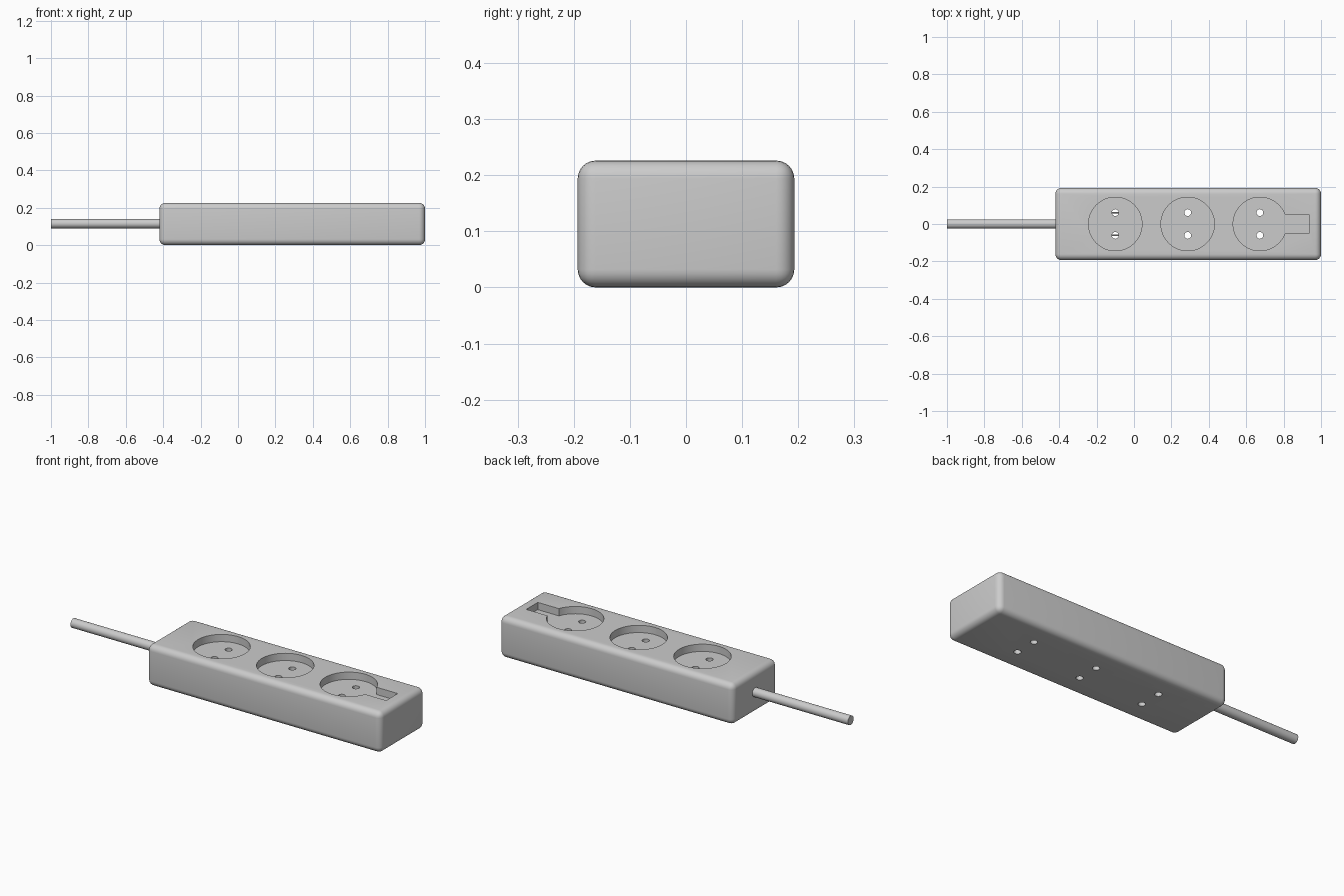
import bpy
from math import radians

cube = bpy.data.objects.get("Cube")
if cube:
    bpy.data.objects.remove(cube, do_unlink=True)

grey = bpy.data.materials.new("plain grey")
grey.use_nodes = True
color = (0.6, 0.6, 0.6, 1)
grey.diffuse_color = color
grey.node_tree.nodes["Principled BSDF"].inputs["Base Color"].default_value = color

TOP, MID = 0.226, 0.115
SOCKETS = (-0.1, 0.287, 0.673)
PIN_Y = 0.061
FLOOR = TOP - 0.04


def finish(obj, name):
    obj.name = name
    obj.data.materials.append(grey)
    return obj


def box(name, lo, hi):
    bpy.ops.mesh.primitive_cube_add(
        size=1, location=[(a + b) / 2 for a, b in zip(lo, hi)])
    obj = bpy.context.object
    obj.scale = [b - a for a, b in zip(lo, hi)]
    bpy.ops.object.transform_apply(location=False, rotation=False, scale=True)
    return finish(obj, name)


def cylinder(name, center, radius, depth, sides=32, along_x=False):
    bpy.ops.mesh.primitive_cylinder_add(
        vertices=sides, radius=radius, depth=depth, location=center,
        rotation=(0, radians(90) if along_x else 0, 0))
    return finish(bpy.context.object, name)


def smooth(obj):
    bpy.ops.object.select_all(action='DESELECT')
    obj.select_set(True)
    bpy.context.view_layer.objects.active = obj
    bpy.ops.object.shade_smooth_by_angle(angle=radians(35))


def cut(target, cutter):
    bpy.context.view_layer.objects.active = target
    mod = target.modifiers.new("cut", 'BOOLEAN')
    mod.operation = 'DIFFERENCE'
    mod.solver = 'EXACT'
    mod.object = cutter
    bpy.ops.object.modifier_apply(modifier=mod.name)
    bpy.data.objects.remove(cutter, do_unlink=True)


# Rounded housing
body = box("housing", (-0.42, -0.193, 0), (1, 0.193, TOP))
bevel = body.modifiers.new("round", 'BEVEL')
bevel.width = 0.032
bevel.segments = 6
bpy.ops.object.modifier_apply(modifier=bevel.name)

# Socket recesses with pin holes through the housing
for x in SOCKETS:
    cut(body, cylinder("recess", (x, 0, FLOOR + 0.1), 0.143, 0.2, 64))
    for side in (-1, 1):
        cut(body, cylinder("pin_hole", (x, side * PIN_Y, MID), 0.018, 0.5))

# Switch slot joining the last recess
cut(body, box("slot", (0.74, -0.05, FLOOR), (0.935, 0.05, TOP + 0.1)))
smooth(body)

# Power cable
smooth(cylinder("cable", (-0.69, 0, MID), 0.025, 0.62, 32, True))

# Thin wires crossing the first pair of pin holes
for side, name in ((1, "back_wire"), (-1, "front_wire")):
    smooth(cylinder(name, (SOCKETS[0], side * PIN_Y, MID), 0.004, 0.05, 12, True))
